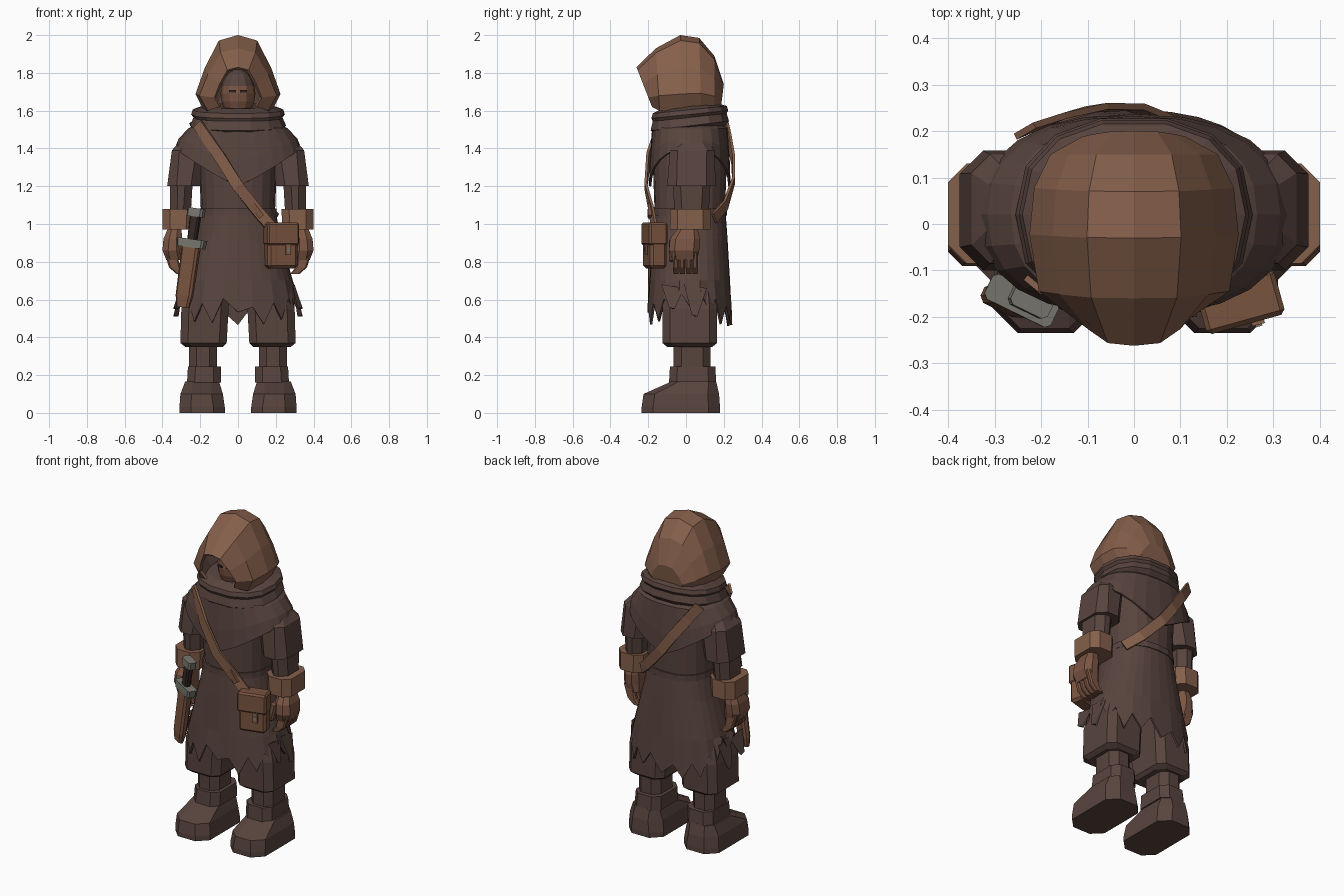
import bpy, bmesh, math, random
from mathutils import Vector, Matrix

random.seed(4)
if "Cube" in bpy.data.objects:
    bpy.data.objects.remove(bpy.data.objects["Cube"])


def material(name, r, g, b):
    m = bpy.data.materials.new(name)
    m.use_nodes = True
    m.diffuse_color = (r, g, b, 1)
    node = next(n for n in m.node_tree.nodes if n.type == 'BSDF_PRINCIPLED')
    node.inputs["Base Color"].default_value = (r, g, b, 1)
    node.inputs["Roughness"].default_value = 0.9
    return m


CLOTH = material("dark brown cloth", .098, .058, .048)
LEATHER = material("tan leather", .235, .115, .07)
POUCH = material("saddle brown", .19, .088, .049)
SKIN = material("brown skin", .2, .092, .058)
METAL = material("grey metal", .19, .185, .155)
SHADE = material("deep brown", .035, .021, .018)


def finish(name, bm, *mats):
    bmesh.ops.recalc_face_normals(bm, faces=bm.faces)
    me = bpy.data.meshes.new(name)
    bm.to_mesh(me)
    bm.free()
    for m in mats:
        me.materials.append(m)
    ob = bpy.data.objects.new(name, me)
    bpy.context.scene.collection.objects.link(ob)
    return ob


def loft(name, rings, mat, closed=True, caps=(True, True)):
    """Skin a row of equal rings."""
    bm = bmesh.new()
    vs = [[bm.verts.new(p) for p in r] for r in rings]
    n = len(rings[0])
    for a, b in zip(vs, vs[1:]):
        for i in range(n if closed else n - 1):
            j = (i + 1) % n
            bm.faces.new((a[i], a[j], b[j], b[i]))
    for use, ring in zip(caps, (vs[0], vs[-1])):
        if use:
            bm.faces.new(ring)
    return finish(name, bm, mat)


def octagon(x0, x1, y0, y1, z, c=.04, s=1):
    pts = [(x0 + c, y0), (x1 - c, y0), (x1, y0 + c), (x1, y1 - c),
           (x1 - c, y1), (x0 + c, y1), (x0, y1 - c), (x0, y0 + c)]
    return [(s * x, y, z) for x, y in pts]


def oval(rx, ry, z, n=20, cy=.02, tilt=0):
    """Slightly boxy ellipse; z may depend on the angle."""
    pts = []
    for i in range(n):
        a = math.tau * i / n
        c, d = math.cos(a), math.sin(a)
        x = rx * math.copysign(abs(c) ** .85, c)
        y = ry * math.copysign(abs(d) ** .85, d)
        pts.append((x, cy + y, (z(i, a) if callable(z) else z) + tilt * y))
    return pts


def block(name, size, mat, matrix, bevel=0):
    bm = bmesh.new()
    bmesh.ops.create_cube(bm, size=1, matrix=matrix @ Matrix.Diagonal((*size, 1)))
    if bevel:
        bmesh.ops.bevel(bm, geom=bm.edges[:], offset=bevel, segments=1, affect='EDGES')
    return finish(name, bm, mat)


def thicken(ob, t, inner=None):
    mod = ob.modifiers.new("thickness", 'SOLIDIFY')
    mod.thickness, mod.offset = t, -1
    if inner:
        ob.data.materials.append(inner)
        mod.material_offset = 1


def ribbon(name, points, width, mat):
    """Flat band that follows the body, facing outward."""
    pts = [Vector(p) for p in points]
    rings = []
    for i, p in enumerate(pts):
        along = (pts[min(i + 1, len(pts) - 1)] - pts[max(i - 1, 0)]).normalized()
        out = Vector((p.x, p.y * 2, 0)).normalized()
        side = along.cross(out).normalized() * width / 2
        out = side.cross(along).normalized() * .007
        rings.append([p + side + out, p - side + out, p - side - out, p + side - out])
    return loft(name, rings, mat)


# Legs, boots and arms, one set per side
for side, s in (("left", 1), ("right", -1)):
    def stack(part, mat, *rows):
        return loft(f"{side}_{part}", [octagon(*r, s=s) for r in rows], mat)

    stack("boot", CLOTH, (.07, .31, -.235, .18, 0, .06), (.07, .31, -.235, .18, .03, .06),
          (.08, .305, -.225, .175, .1, .06), (.1, .28, -.08, .16, .165))
    stack("boot_cuff", CLOTH, (.09, .27, -.09, .16, .16), (.09, .265, -.085, .155, .245))
    stack("shin", CLOTH, (.11, .26, -.065, .13, .23), (.11, .26, -.065, .13, .38))
    stack("trouser_leg", CLOTH, (.08, .28, -.1, .14, .35), (.06, .305, -.125, .165, .37),
          (.05, .3, -.125, .165, .55), (.03, .22, -.1, .14, .9))
    stack("sleeve", CLOTH, (.19, .29, -.02, .1, 1.46, .03), (.18, .35, -.085, .15, 1.39),
          (.2, .375, -.1, .158, 1.2, .05))
    stack("forearm", CLOTH, (.24, .36, -.07, .13, 1.22), (.25, .36, -.06, .12, 1.05))
    stack("wrist_cuff", LEATHER, (.235, .4, -.085, .13, .97), (.23, .4, -.085, .13, 1.08))
    stack("palm", SKIN, (.3, .37, -.04, .06, .98, .02), (.295, .395, -.085, .075, .92, .03),
          (.295, .4, -.09, .07, .86, .03), (.295, .38, -.07, .06, .81, .02))
    # Curled fingers and thumb
    for i in range(4):
        y = -.07 + .034 * i
        stack(f"finger_{i + 1}", SKIN, (.325, .39, y, y + .032, .85, .008),
              (.305, .365, y, y + .032, .77, .008), (.275, .325, y + .004, y + .03, .735, .008))
    thumb = Matrix.Translation((s * .29, -.07, .86)) @ Matrix.Rotation(s * .25, 4, 'Y')
    block(f"{side}_thumb", (.04, .04, .12), SKIN, thumb, .01)

# Torso, belt and ragged robe skirt
loft("torso", [oval(.195, .185, 1.03), oval(.205, .195, 1.3), oval(.2, .17, 1.52)], CLOTH)
loft("belt", [oval(.205, .197, 1.045), oval(.205, .197, 1.082)], CLOTH)


def hem(i, a):
    z = .45 + .1 * (i % 2) + random.uniform(-.03, .03)
    front_slit = .06 * max(0, -math.sin(a)) ** 30
    return z + .13 * abs(math.cos(a)) ** 3 + front_slit


skirt = loft("robe_skirt", [oval(.2, .19, 1.06, 32), oval(.23, .2, .92, 32),
                            oval(.29, .213, .7, 32), oval(.312, .225, hem, 32)],
             CLOTH, caps=(False, False))
thicken(skirt, .012)

# Loose tatters at the hips
for s in (1, -1):
    for y, drop in ((-.07, .1), (.05, .14)):
        x = s * .315
        loft("skirt_tatter", [[(x * .95, y - .06, .68), (x * .95, y + .06, .66), (x * .92, y, .67)],
                              [(x * 1.08, y - .02, .66 - drop), (x * 1.08, y + .01, .65 - drop),
                               (x, y, .65 - drop)]], CLOTH)

# Pointed shoulder cape and rolled scarf
cape = loft("shoulder_cape", [oval(.15, .14, 1.57, 24), oval(.265, .2, 1.505, 24),
                              oval(.315, .212, lambda i, a: 1.33 + .12 * abs(math.cos(a)), 24),
                              oval(.335, .216, lambda i, a: 1.2 + .2 * abs(math.cos(a)), 24)],
            CLOTH, caps=(True, False))
thicken(cape, .012)
loft("scarf_lower_roll", [oval(.2, .17, 1.48, 14, tilt=.1), oval(.255, .212, 1.52, 14, tilt=.12),
                          oval(.235, .2, 1.565, 14, tilt=.1)], CLOTH)
loft("scarf_upper_roll", [oval(.215, .185, 1.54, 14, tilt=.15), oval(.248, .208, 1.58, 14, tilt=.1),
                          oval(.24, .2, 1.605, 14, tilt=.1), oval(.18, .15, 1.625, 14, tilt=.1)], CLOTH)

# Head with shaded brow and narrow eyes
bm = bmesh.new()
bmesh.ops.create_uvsphere(bm, u_segments=12, v_segments=10, radius=1,
                          matrix=Matrix.Translation((0, -.04, 1.69)) @ Matrix.Diagonal((.092, .1, .13, 1)))
for f in bm.faces:
    f.material_index = int(f.calc_center_median().z > 1.72)
finish("head", bm, SKIN, CLOTH)
for s in (1, -1):
    block("eye", (.034, .009, .012), SHADE,
          Matrix.Translation((s * .03, -.133, 1.703)) @ Matrix.Rotation(s * .25, 4, 'Z'))

# Hood: arches swept from the brim to the nape
half = [(.78, 0), (1, .24), (.78, .58), (.45, .93)]
arch = half + [(0, 1)] + [(-x, h) for x, h in reversed(half)]
hood_rows = [(-.262, -.18, 1.83, 1.62, .125), (-.16, -.14, 1.93, 1.6, .205),
             (-.03, -.02, 2, 1.59, .225), (.07, .08, 1.985, 1.6, .215),
             (.15, .15, 1.89, 1.61, .18), (.2, .185, 1.74, 1.615, .11)]
hood = loft("hood", [[(w * x, yb + (yt - yb) * h, zb + (zt - zb) * h) for x, h in arch]
                     for yt, yb, zt, zb, w in hood_rows], LEATHER, closed=False, caps=(False, True))
thicken(hood, .015, CLOTH)

# Shoulder strap, front and back runs
ribbon("strap_front", [(-.215, -.13, 1.53), (-.1, -.197, 1.36), (0, -.213, 1.2),
                       (.11, -.18, 1.06), (.18, -.17, .98)], .06, LEATHER)
ribbon("strap_back", [(-.235, .2, 1.55), (-.17, .225, 1.46), (-.08, .25, 1.34), (0, .252, 1.23),
                      (.12, .21, 1.1), (.2, .15, 1.03)], .06, LEATHER)
keeper = Matrix.Translation((.1, -.19, 1.07)) @ Matrix.Rotation(math.radians(-37), 4, 'Y')
block("strap_keeper", (.03, .02, .08), POUCH, keeper)

# Pouch with flap and clasp
base = Matrix.Translation((.228, -.165, .885)) @ Matrix.Rotation(.27, 4, 'Z')
block("pouch", (.165, .09, .24), POUCH, base, .015)
block("pouch_flap", (.175, .1, .12), POUCH, base @ Matrix.Translation((0, -.003, .063)), .01)
block("pouch_tab", (.028, .009, .06), LEATHER, base @ Matrix.Translation((.025, -.056, -.02)))
block("pouch_clasp", (.015, .009, .02), METAL, base @ Matrix.Translation((.025, -.06, -.02)))

# Sheathed dagger leaning on the right hip
hip = (Matrix.Translation((-.245, -.165, .895)) @ Matrix.Rotation(math.radians(8), 4, 'Y')
       @ Matrix.Rotation(-.45, 4, 'Z'))


def on_hip(name, rows, mat):
    loft(name, [[hip @ Vector(p) for p in octagon(-x, x, -y, y, z, c)] for x, y, z, c in rows], mat)


on_hip("scabbard", [(.035, .015, -.34, .01), (.047, .022, -.28, .012), (.05, .025, 0, .012)], POUCH)
on_hip("dagger_guard", [(.075, .028, -.02, .01), (.08, .03, .025, .01)], METAL)
on_hip("dagger_grip", [(.025, .018, .02, .008), (.028, .02, .16, .008)], SHADE)
on_hip("dagger_pommel", [(.045, .026, .145, .01), (.045, .026, .19, .01)], METAL)
